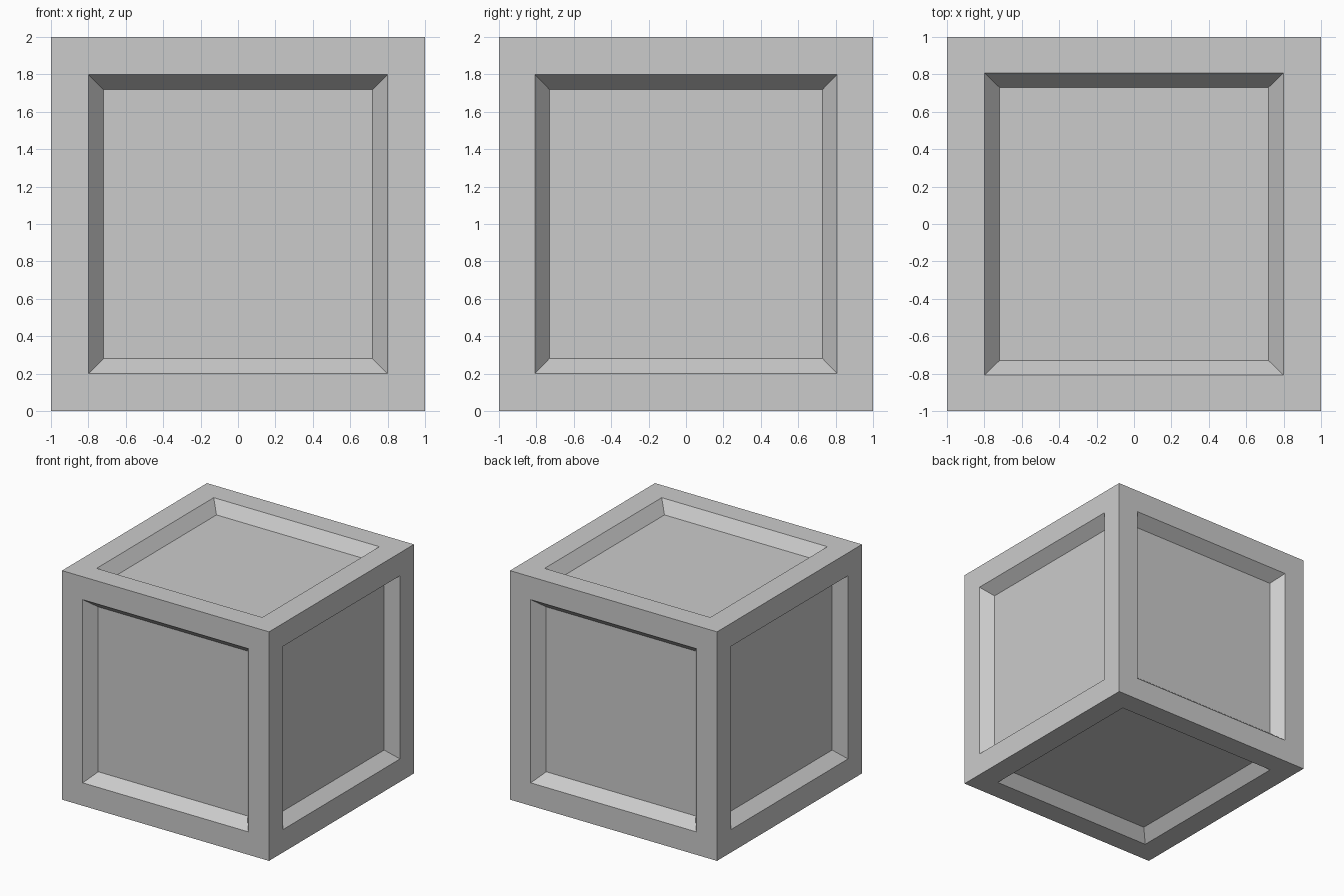
import bpy, bmesh
from mathutils import Vector

if "Cube" in bpy.data.objects:
    bpy.data.objects.remove(bpy.data.objects["Cube"])

DEPTH = 0.1
OUTER = Vector((0.80, 0.808, 0.80))   # half size of the recess opening
INNER = Vector((0.72, 0.731, 0.72))   # half size of the sunken panel


def fit(face, half, depth):
    """Resize a panel face centred on its side and sink it by depth."""
    n = face.normal.copy()
    for v in face.verts:
        for i in range(3):
            sign = 1 if v.co[i] > 0 else -1
            v.co[i] = sign * (1 - depth if abs(n[i]) > 0.5 else half[i])


# Crate: a cube with a bevelled recessed panel in each side
bm = bmesh.new()
bmesh.ops.create_cube(bm, size=2)
sides = bm.faces[:]
for half, depth in ((OUTER, 0), (INNER, DEPTH)):
    bmesh.ops.inset_individual(bm, faces=sides, thickness=0.1)
    bm.normal_update()
    for face in sides:
        fit(face, half, depth)
bm.normal_update()
bmesh.ops.translate(bm, verts=bm.verts, vec=(0, 0, 1))

mesh = bpy.data.meshes.new("crate")
bm.to_mesh(mesh)
bm.free()
crate = bpy.data.objects.new("crate", mesh)
bpy.context.collection.objects.link(crate)
